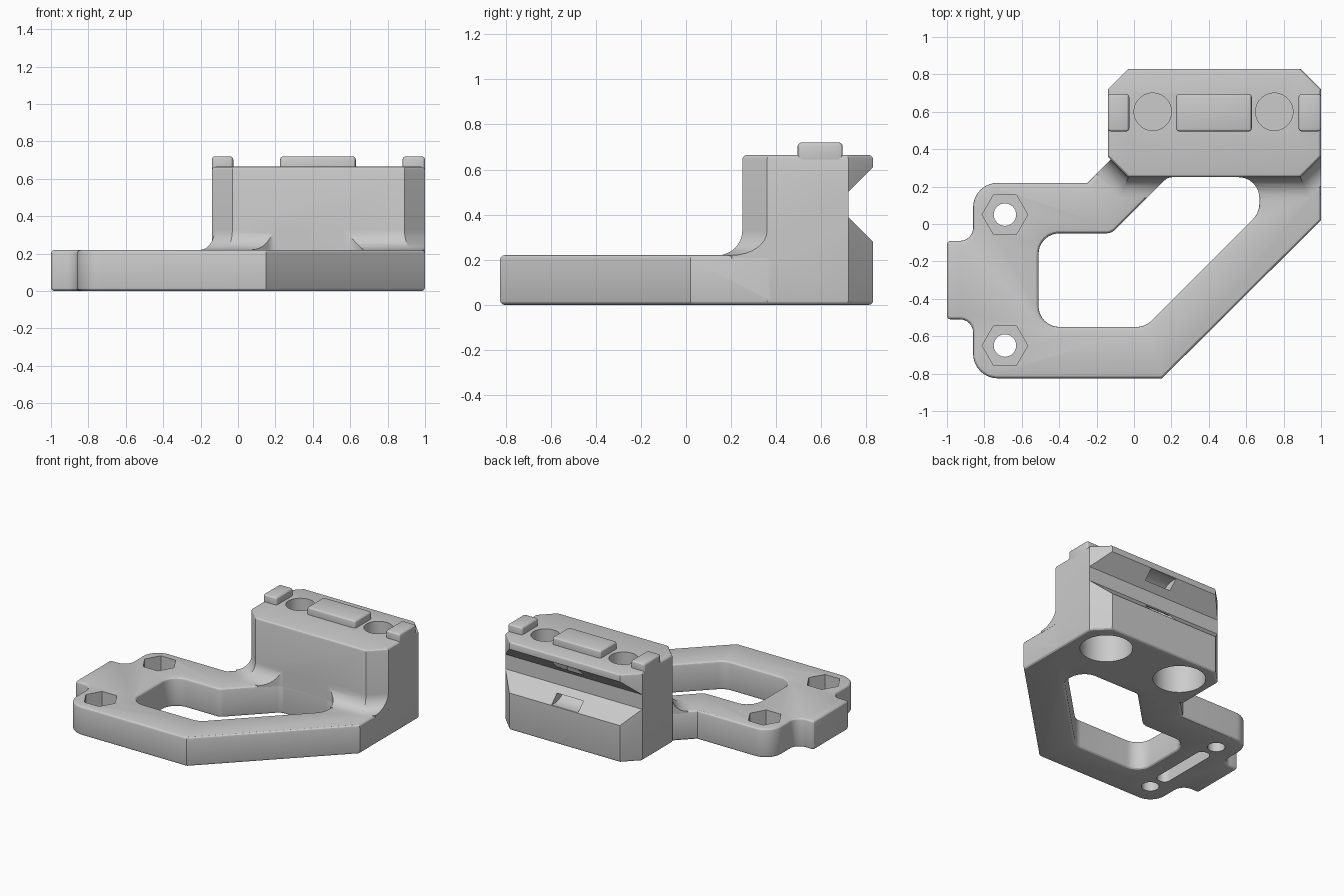
import bpy, bmesh, math
from mathutils import Vector

if "Cube" in bpy.data.objects:
    bpy.data.objects.remove(bpy.data.objects["Cube"], do_unlink=True)

grey = bpy.data.materials.new("matte grey")
grey.use_nodes = True
grey.diffuse_color = (0.6, 0.6, 0.6, 1)
grey.node_tree.nodes["Principled BSDF"].inputs["Base Color"].default_value = (0.6, 0.6, 0.6, 1)


def loft(name, rings):
    """Closed solid through matching rings of 3D points."""
    bm = bmesh.new()
    loops = [[bm.verts.new(p) for p in ring] for ring in rings]
    n = len(loops[0])
    for a, b in zip(loops, loops[1:]):
        for i in range(n):
            j = (i + 1) % n
            bm.faces.new((a[i], a[j], b[j], b[i]))
    bm.faces.new(loops[0][::-1])
    bm.faces.new(loops[-1])
    bmesh.ops.recalc_face_normals(bm, faces=bm.faces)
    mesh = bpy.data.meshes.new(name)
    bm.to_mesh(mesh)
    bm.free()
    mesh.materials.append(grey)
    ob = bpy.data.objects.new(name, mesh)
    bpy.context.collection.objects.link(ob)
    return ob


def prism(name, pts, lo, hi, axis="z"):
    if axis == "z":
        return loft(name, [[(p[0], p[1], h) for p in pts] for h in (lo, hi)])
    return loft(name, [[(h, p[0], p[1]) for p in pts] for h in (lo, hi)])


def circle(x, y, r, n=48):
    return [(x + r * math.cos(math.tau * i / n), y + r * math.sin(math.tau * i / n)) for i in range(n)]


def rounded(corners, steps=8):
    """Polygon whose (x, y, radius) corners become tangent arcs."""
    out = []
    for i, (x, y, r) in enumerate(corners):
        p = Vector((x, y))
        if r == 0:
            out.append(p)
            continue
        a = (Vector(corners[i - 1][:2]) - p).normalized()
        b = (Vector(corners[(i + 1) % len(corners)][:2]) - p).normalized()
        half = a.angle(b) / 2
        centre = p + (a + b).normalized() * (r / math.sin(half))
        start = p + a * (r / math.tan(half)) - centre
        end = p + b * (r / math.tan(half)) - centre
        for k in range(steps + 1):
            out.append(centre + start.lerp(end, k / steps).normalized() * r)
    return out


def apply(ob, mod):
    with bpy.context.temp_override(object=ob, active_object=ob):
        bpy.ops.object.modifier_apply(modifier=mod.name)


def boolean(ob, other, op="DIFFERENCE"):
    mod = ob.modifiers.new("boolean", "BOOLEAN")
    mod.operation, mod.solver, mod.object = op, "EXACT", other
    apply(ob, mod)
    bpy.data.objects.remove(other, do_unlink=True)


def bevel(ob, width=0.02):
    mod = ob.modifiers.new("bevel", "BEVEL")
    mod.width, mod.segments = width, 3
    mod.limit_method, mod.angle_limit = "ANGLE", math.radians(50)
    apply(ob, mod)


def block_outline(d=0.0):
    """Chamfered rectangle of the block, grown outward by d."""
    c = 0.11 + d * (2 - math.sqrt(2))
    x0, x1, y0, y1 = -0.14 - d, 1 + d, 0.25 - d, 0.83 + d
    return [(x0 + c, y0), (x1 - c, y0), (x1, y0 + c), (x1, y1 - c),
            (x1 - c, y1), (x0 + c, y1), (x0, y1 - c), (x0, y0 + c)]


# Flat arm outline and its window
arm = rounded([(-1, -0.51, 0), (-1, -0.09, 0), (-0.86, -0.09, 0.07), (-0.86, 0.22, 0.13),
               (-0.25, 0.22, 0), (-0.07, 0.40, 0), (1, 0.40, 0), (1, 0.02, 0),
               (0.15, -0.825, 0), (-0.86, -0.825, 0.13), (-0.86, -0.51, 0.07)])
window = rounded([(-0.51, -0.05, 0.11), (-0.12, -0.05, 0.07), (0.18, 0.25, 0.06),
                  (0.67, 0.25, 0.11), (0.67, 0.06, 0.12), (0.06, -0.55, 0.11), (-0.51, -0.55, 0.11)])

bracket = prism("bracket_body", arm, 0, 0.22)
boolean(bracket, prism("window_cutter", window, -0.1, 0.4))
bevel(bracket)

# Raised block with the V groove on its back
block = prism("block", block_outline(), 0, 0.665)
bevel(block)
boolean(block, prism("groove_cutter", [(0.72, 0.39), (0.72, 0.50), (0.88, 0.66), (0.88, 0.23)], -0.3, 1.2, "x"))

# Concave fillet where the block meets the arm
R = 0.11
rings = []
for k in range(9):
    t = math.pi / 2 * k / 8
    z, d = 0.22 + R * (1 - math.cos(t)), R * (1 - math.sin(t))
    rings.append([(x, y, z) for x, y in block_outline(d)])
rings.insert(0, [(x, y, 0.205) for x, y, z in rings[0]])
fillet = loft("fillet", rings)
limit = prism("fillet_limit", arm, 0.1, 0.5)
boolean(limit, prism("window_cutter", window, 0, 0.6))
boolean(fillet, limit, "INTERSECT")

boolean(bracket, block, "UNION")
boolean(bracket, fillet, "UNION")

# Bolt holes: narrow from the top, wide from below
for x in (0.10, 0.75):
    boolean(bracket, prism("top_bore", circle(x, 0.6, 0.1), 0.32, 0.8))
    boolean(bracket, prism("bottom_bore", circle(x, 0.6, 0.18), -0.1, 0.28))

# Nut pockets with through holes
for y in (0.05, -0.65):
    boolean(bracket, prism("nut_pocket", circle(-0.69, y, 0.122, 6), 0.11, 0.4))
    boolean(bracket, prism("screw_hole", circle(-0.69, y, 0.06, 32), -0.1, 0.4))

# Shallow slot underneath, between the screws
slot = rounded([(-0.74, -0.55, 0.045), (-0.64, -0.55, 0.045), (-0.64, -0.05, 0.045), (-0.74, -0.05, 0.045)])
boolean(bracket, prism("slot_cutter", slot, -0.1, 0.1))

# Curved strap tunnel behind the groove
angles = [math.radians(60 + 240 * i / 24) for i in range(25)]
strap = [(0.8 + r * math.cos(a), 0.445 + r * math.sin(a))
         for r, seq in ((0.165, angles), (0.105, angles[::-1])) for a in seq]
boolean(bracket, prism("strap_cutter", strap, 0.32, 0.54, "x"))

# Raised pads on top of the block
parts = [bracket]
for name, x0, x1 in (("right_pad", -0.14, -0.025), ("middle_pad", 0.225, 0.63), ("left_pad", 0.88, 1)):
    pad = prism(name, [(x0, 0.495), (x1, 0.495), (x1, 0.695), (x0, 0.695)], 0.625, 0.72)
    bevel(pad, 0.017)
    parts.append(pad)

for ob in parts:
    bpy.ops.object.select_all(action="DESELECT")
    ob.select_set(True)
    bpy.context.view_layer.objects.active = ob
    bpy.ops.object.shade_smooth_by_angle(angle=math.radians(25))
